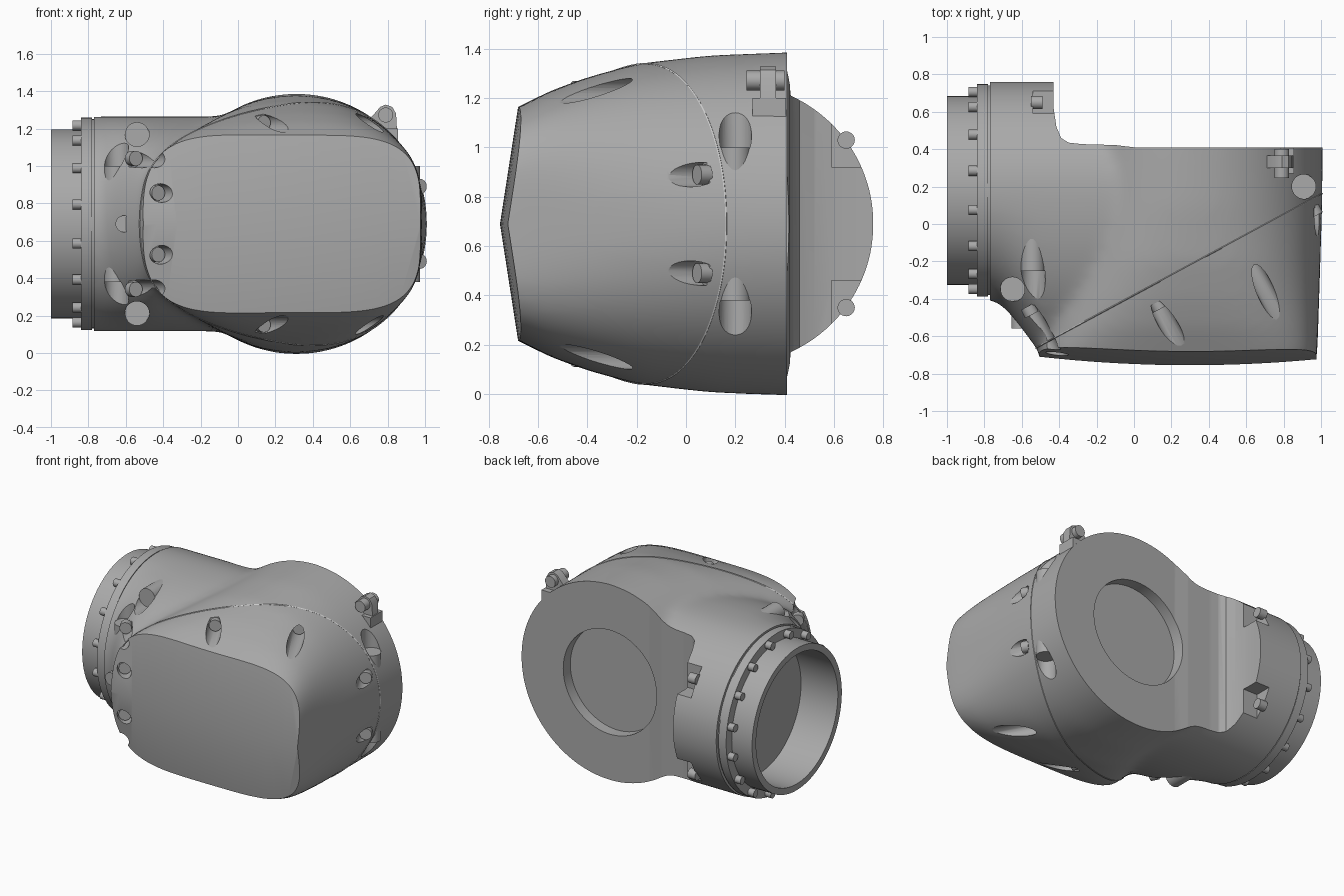
import bpy, bmesh, math
from mathutils import Vector

if "Cube" in bpy.data.objects:
    bpy.data.objects.remove(bpy.data.objects["Cube"])

MID = 0.69                                   # height of the symmetry plane
AX_Y = 0.18                                  # y of the neck axis
SEAM = Vector((0.475, -0.88, 0)).normalized()


def material(name, v):
    m = bpy.data.materials.new(name)
    m.use_nodes = True
    m.diffuse_color = (v, v, v, 1)
    m.node_tree.nodes["Principled BSDF"].inputs["Base Color"].default_value = (v, v, v, 1)
    return m


GREY = material("cast grey", 0.4)
DARK = material("seam grey", 0.1)


def finish(bm, name, mat=GREY, smooth=True):
    bmesh.ops.recalc_face_normals(bm, faces=bm.faces)
    me = bpy.data.meshes.new(name)
    bm.to_mesh(me)
    bm.free()
    ob = bpy.data.objects.new(name, me)
    bpy.context.collection.objects.link(ob)
    me.materials.append(mat)
    if smooth:
        shade(ob)
    return ob


def select(ob):
    bpy.ops.object.select_all(action='DESELECT')
    ob.select_set(True)
    bpy.context.view_layer.objects.active = ob


def shade(ob):
    select(ob)
    bpy.ops.object.shade_smooth_by_angle(angle=math.radians(32))


def loft(name, rings):
    bm = bmesh.new()
    loops = [[bm.verts.new(p) for p in r] for r in rings]
    n = len(loops[0])
    for a, b in zip(loops, loops[1:]):
        for i in range(n):
            j = (i + 1) % n
            bm.faces.new((a[i], a[j], b[j], b[i]))
    bm.faces.new(loops[0])
    bm.faces.new(loops[-1])
    return finish(bm, name)


def super_pt(t, n):
    c, s = math.cos(t), math.sin(t)
    return (math.copysign(abs(c) ** (2 / n), c), math.copysign(abs(s) ** (2 / n), s))


def add_cyl(bm, p, d, r, length, sides=28):
    """Cylinder starting at p and running along d."""
    d = Vector(d).normalized()
    mat = d.to_track_quat('Z', 'Y').to_matrix().to_4x4()
    mat.translation = Vector(p) + d * length / 2
    bmesh.ops.create_cone(bm, cap_ends=True, segments=sides, radius1=r, radius2=r,
                          depth=length, matrix=mat)


def cyl(name, p, d, r, length, sides=28):
    bm = bmesh.new()
    add_cyl(bm, p, d, r, length, sides)
    return finish(bm, name)


def prism(name, pts, axis, lo, hi, smooth=True):
    """Extrude a 2D outline along y or z."""
    bm = bmesh.new()
    put = (lambda a, b: (a, lo, b)) if axis == 'y' else (lambda a, b: (a, b, lo))
    f = bm.faces.new([bm.verts.new(put(a, b)) for a, b in pts])
    ext = bmesh.ops.extrude_face_region(bm, geom=[f])["geom"]
    move = (0, hi - lo, 0) if axis == 'y' else (0, 0, hi - lo)
    bmesh.ops.translate(bm, vec=move, verts=[v for v in ext if isinstance(v, bmesh.types.BMVert)])
    return finish(bm, name, smooth=smooth)


def boolean(ob, tool, op='DIFFERENCE'):
    m = ob.modifiers.new("bool", 'BOOLEAN')
    m.operation, m.object, m.solver = op, tool, 'EXACT'
    select(ob)
    bpy.ops.object.modifier_apply(modifier=m.name)
    bpy.data.objects.remove(tool)


TURN = [math.tau * i / 96 for i in range(96)]

# Barrel: rounded rectangle at the front, circle at the back
barrel = []
for y, left, right, h, n in [(-0.95, -0.5, 0.95, 0.34, 4.5), (-0.68, -0.5, 0.98, 0.475, 4.2),
                             (-0.55, -0.47, 0.985, 0.54, 3.4), (-0.4, -0.44, 0.99, 0.595, 2.8),
                             (-0.2, -0.41, 0.997, 0.65, 2.35), (0.1, -0.39, 1.007, 0.685, 2.08),
                             (0.41, -0.385, 1.01, 0.697, 2), (0.7, -0.385, 1.01, 0.697, 2)]:
    pts = [super_pt(t, n) for t in TURN]
    barrel.append([((left + right) / 2 + c * (right - left) / 2, y, MID + s * h) for c, s in pts])
body = loft("housing", barrel)

# Neck: circle at the flange, swelling forwards to meet the barrel
neck = []
for x, front in [(-1, 0.58), (-0.75, 0.585), (-0.68, 0.64), (-0.6, 0.74), (-0.49, 0.89),
                 (-0.3, 0.91), (0, 0.85), (0.35, 0.75)]:
    neck.append([(x, AX_Y + math.cos(t) * (0.582 if math.cos(t) > 0 else front),
                  MID + math.sin(t) * 0.575) for t in TURN])
boolean(body, loft("neck", neck), 'UNION')

# Fuse and soften the junction
rm = body.modifiers.new("fuse", 'REMESH')
rm.mode, rm.voxel_size, rm.use_smooth_shade = 'VOXEL', 0.022, True
sm = body.modifiers.new("soften", 'SMOOTH')
sm.factor, sm.iterations = 0.5, 36
select(body)
for m in ("fuse", "soften"):
    bpy.ops.object.modifier_apply(modifier=m)

# Flat mounting face and the filleted wall behind the neck
boolean(body, prism("back_cutter", [(-0.43, 1.2), (-0.43, 0.62), (-0.415, 0.52), (-0.39, 0.46),
                                    (-0.35, 0.435), (-0.28, 0.427), (-0.1, 0.422), (0, 0.41),
                                    (1.3, 0.41), (1.3, 1.2)], 'z', -0.3, 1.7))
# Neck end
boolean(body, prism("end_cutter", [(-1.3, -1), (-0.77, -1), (-0.77, 1.2), (-1.3, 1.2)],
                    'z', -0.3, 1.7))

# Ridged, slightly crowned front face
bm = bmesh.new()
bmesh.ops.create_grid(bm, x_segments=24, y_segments=2, size=1.3)
for v in bm.verts:
    x, h = v.co.x, v.co.y
    v.co = (x, -0.755 + 0.155 * abs(h) + 0.07 * (x - 0.3) ** 2, MID + h)
ext = bmesh.ops.extrude_face_region(bm, geom=bm.faces[:])["geom"]
for v in ext:
    if isinstance(v, bmesh.types.BMVert):
        v.co.y = -1.8
boolean(body, finish(bm, "front_cutter"))

# Cover seam: thin line where the slanted joint meets the surface
bm = bmesh.new()
bm.from_mesh(body.data)
cut = bmesh.ops.bisect_plane(bm, geom=bm.verts[:] + bm.edges[:] + bm.faces[:],
                             plane_co=(1, 0.16, 0), plane_no=SEAM)["geom_cut"]
keep = {e for e in cut if isinstance(e, bmesh.types.BMEdge)}
bmesh.ops.delete(bm, geom=[e for e in bm.edges if e not in keep], context='EDGES')
seam = finish(bm, "cover_seam", DARK, smooth=False)
select(seam)
bpy.ops.object.convert(target='CURVE')
seam = bpy.context.object
seam.data.bevel_depth, seam.data.bevel_resolution = 0.004, 0

# Screw pockets, mirrored above and below the middle: (deep end x, y, height offset)
slanted = [(0.12, -0.42, 0.54), (0.59, -0.15, 0.54), (0.955, 0.08, 0.2),
           (-0.445, -0.63, 0.165), (-0.565, -0.45, 0.35)]
upright = [(0.91, 0.2), (-0.65, -0.35)]
bm = bmesh.new()
for s in (1, -1):
    for x, y, h in slanted:
        add_cyl(bm, (x, y, MID + s * h), SEAM, 0.05, 0.6)
    for x, y in upright:
        add_cyl(bm, (x, y, MID + s * 0.31), (0, 0, s), 0.066, 0.3)
    add_cyl(bm, (-0.54, -0.25, MID + s * 0.48), (0, -1, 0), 0.066, 0.3)
    # Square notches in the wall behind the neck
    nb = bmesh.ops.create_cube(bm, size=1)["verts"]
    for v in nb:
        v.co = (-0.46 + v.co.x * 0.16, 0.7 + v.co.y * 0.22, MID + s * 0.34 + v.co.z * 0.22)
# Recess in the mounting face and bore of the pipe
add_cyl(bm, (0.31, 0.6, MID), (0, -1, 0), 0.37, 0.27, 96)
add_cyl(bm, (-1.2, AX_Y, MID), (1, 0, 0), 0.46, 0.49, 96)
boolean(body, finish(bm, "pocket_cutter"))
shade(body)

# Screw heads and bosses
for s, side in ((1, "upper"), (-1, "lower")):
    for i, (x, y, h) in enumerate(slanted):
        cyl(f"{side}_cover_screw_{i}", Vector((x, y, MID + s * h)) - SEAM * 0.01, SEAM, 0.04, 0.05)
    for i, (x, y) in enumerate(upright):
        cyl(f"{side}_upright_boss_{i}", (x, y, MID + s * 0.12), (0, 0, s), 0.064, 0.19)
    cyl(f"{side}_neck_boss", (-0.54, -0.25, MID + s * 0.48), (0, 1, 0), 0.064, 0.45)
    cyl(f"{side}_notch_screw", (-0.55, 0.65, MID + s * 0.34), (1, 0, 0), 0.035, 0.06)
cyl("front_plug", (-0.61, -0.4, MID), (0, -1, 0), 0.045, 0.16)

# Flange and open pipe, turned around the neck axis
bm = bmesh.new()
outline = [(-1, 0.46), (-1, 0.505), (-0.84, 0.505), (-0.84, 0.568), (-0.78, 0.568),
           (-0.78, 0.56), (-0.765, 0.56), (-0.765, 0.46)]
vs = [bm.verts.new((x, AX_Y + r, MID)) for x, r in outline]
es = [bm.edges.new((vs[i], vs[(i + 1) % len(vs)])) for i in range(len(vs))]
bmesh.ops.spin(bm, geom=vs + es, cent=(0, AX_Y, MID), axis=(1, 0, 0), angle=math.tau, steps=96)
bmesh.ops.remove_doubles(bm, verts=bm.verts, dist=1e-4)
finish(bm, "flange_and_pipe")

for i in range(16):
    a = math.tau * (i + 0.5) / 16
    cyl(f"flange_bolt_{i}", (-0.83, AX_Y + 0.537 * math.cos(a), MID + 0.537 * math.sin(a)),
        (-1, 0, 0), 0.027, 0.055, 16)

# Hinge lug with its pin
prism("hinge_lug", [(0.66, 1.2), (0.73, 1.28), (0.76, 1.315), (0.79, 1.328), (0.825, 1.315),
                    (0.845, 1.28), (0.855, 1.1), (0.7, 1.1)], 'y', 0.3, 0.365)
cyl("hinge_pin", (0.79, 0.245, 1.272), (0, 1, 0), 0.04, 0.155)
prism("hinge_foot", [(0.75, 1.05), (0.75, 1.2), (0.855, 1.2), (0.855, 1.05)], 'y', 0.27, 0.405)
